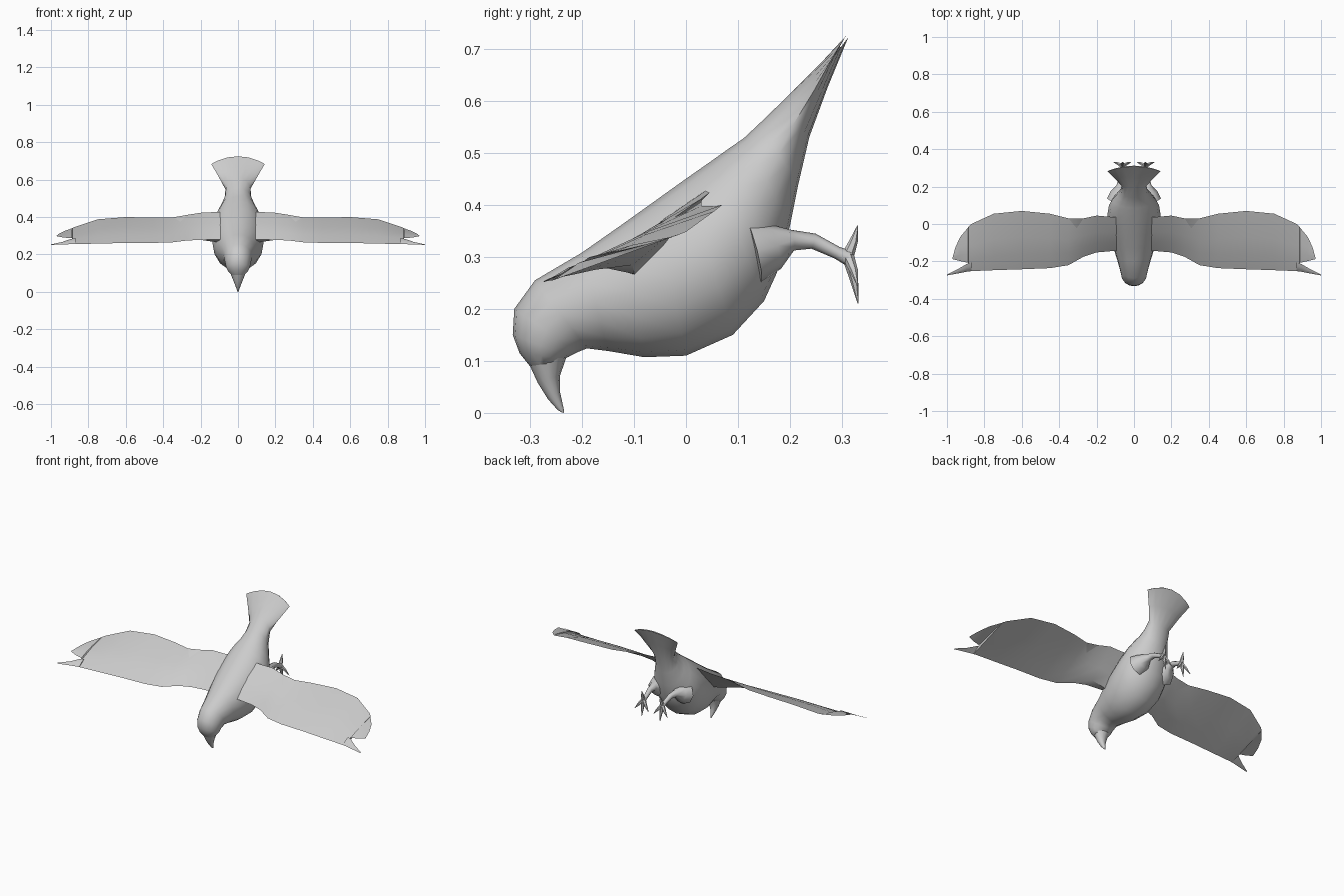
import bpy, bmesh, math
from mathutils import Vector


def loft(bm, rings):
    """Skin a list of equal-length point rings and cap both ends."""
    rows = [[bm.verts.new(p) for p in r] for r in rings]
    n = len(rows[0])
    for a, b in zip(rows, rows[1:]):
        for i in range(n):
            j = (i + 1) % n
            bm.faces.new((a[i], a[j], b[j], b[i]))
    bm.faces.new(rows[0][::-1])
    bm.faces.new(rows[-1])


def finish(name, bm, mirror=False, angle=50):
    bmesh.ops.recalc_face_normals(bm, faces=bm.faces[:])
    me = bpy.data.meshes.new(name)
    bm.to_mesh(me)
    bm.free()
    ob = bpy.data.objects.new(name, me)
    bpy.context.collection.objects.link(ob)
    if mirror:
        ob.modifiers.new("mirror", 'MIRROR').use_mirror_merge = False
    bpy.ops.object.select_all(action='DESELECT')
    ob.select_set(True)
    bpy.context.view_layer.objects.active = ob
    bpy.ops.object.shade_smooth_by_angle(angle=math.radians(angle))
    return ob


def oval(top, bot, hw, sag=(0, 0), n=16):
    """Cross-section between two profile points, its sides pulled by sag."""
    pts = []
    for i in range(n):
        a = 2 * math.pi * i / n
        c, s = math.cos(a), math.sin(a)
        y, z = [(t + b) / 2 + (t - b) / 2 * c + g * s * s
                for t, b, g in zip(top, bot, sag)]
        pts.append((hw * s, y, z))
    return pts


def tube(bm, path, n=8):
    """Tapered round limb along (x, y, z, radius) points."""
    pts = [Vector(p[:3]) for p in path]
    rings = []
    for i, p in enumerate(pts):
        d = (pts[min(i + 1, len(pts) - 1)] - pts[max(i - 1, 0)]).normalized()
        u = d.cross(Vector((1, 0, 0))).normalized()
        v = d.cross(u)
        rings.append([p + path[i][3] * (u * math.cos(2 * math.pi * k / n) +
                                        v * math.sin(2 * math.pi * k / n)) for k in range(n)])
    loft(bm, rings)


# body and head, running into the fanned tail
bm = bmesh.new()
loft(bm, [oval(*s) for s in [
    ((-.30, .09), (-.24, .098), .038),
    ((-.32, .115), (-.235, .104), .052),
    ((-.333, .15), (-.225, .108), .063),
    ((-.33, .20), (-.21, .116), .069),
    ((-.29, .255), (-.19, .124), .076),
    ((-.20, .308), (-.15, .119), .095),
    ((-.13, .357), (-.08, .107), .118),
    ((-.06, .407), (0, .11), .136),
    ((0, .45), (.09, .15), .143),
    ((.05, .485), (.15, .215), .134),
    ((.085, .51), (.175, .27), .116),
    ((.11, .527), (.20, .36), .092),
    ((.14, .555), (.216, .44), .072),
    ((.20, .613), (.237, .53), .067, (-.014, -.02)),
    ((.255, .668), (.272, .625), .105, (-.018, -.028)),
    ((.308, .725), (.312, .722), .143, (-.028, -.04)),
]])
finish("body_and_tail", bm)

# hooked beak
bm = bmesh.new()
loft(bm, [oval(*s, n=12) for s in [
    ((-.303, .097), (-.228, .112), (.042)),
    ((-.285, .058), (-.242, .072), .027),
    ((-.265, .026), (-.242, .04), .014),
    ((-.247, .006), (-.235, .008), .005),
    ((-.239, .001), (-.234, 0), .002)] for s in [(s[0], s[1], s[2], (0, 0))]])
finish("beak", bm)


# wings: x, leading edge y z, trailing edge y z, rise above, drop below
def blade(x, y0, z0, y1, z1, up, down):
    at = lambda t, h: (x, y0 + (y1 - y0) * t, z0 + (z1 - z0) * t + h)
    return [at(0, 0), at(.25, up * .8), at(.55, up), at(1, 0),
            at(.55, -down * .8), at(.25, -down)]


bm = bmesh.new()
loft(bm, [blade(*s) for s in [
    (.05, -.14, .28, .04, .43, .012, .06),
    (.12, -.145, .28, .038, .427, .010, .05),
    (.20, -.152, .278, .045, .423, .008, .03),
    (.27, -.175, .275, .03, .412, .008, .014),
    (.35, -.22, .265, .03, .398, .008, .006),
    (.45, -.236, .262, .055, .397, .010, .002),
    (.60, -.242, .262, .07, .40, .012, 0),
    (.75, -.247, .258, .055, .388, .012, 0),
    (.87, -.252, .256, .00, .348, .010, 0),
    (.885, -.253, .256, -.015, .342, .009, 0),
    (.888, -.207, .288, -.02, .340, .006, 0),
    (.93, -.198, .29, -.07, .325, .004, 0),
    (.955, -.192, .295, -.125, .312, .003, 0),
    (.97, -.188, .298, -.18, .300, .001, 0),
]])
# split-off leading feather at the tip
loft(bm, [blade(*s) for s in [
    (.87, -.252, .256, -.205, .287, .006, 0),
    (.895, -.255, .255, -.214, .283, .005, 0),
    (.94, -.264, .254, -.24, .267, .003, 0),
    (1.0, -.275, .251, -.27, .254, .001, 0),
]])
finish("wings", bm, mirror=True, angle=40)

# legs and clawed feet
bm = bmesh.new()
tube(bm, [(.085, .13, .31, .06), (.08, .17, .32, .045), (.073, .205, .332, .020),
          (.068, .245, .33, .015), (.063, .29, .308, .012), (.062, .312, .298, .015)])
for tip in [(.06, .330, .36), (.016, .330, .245), (.06, .331, .21), (.108, .330, .245)]:
    base = Vector((.062, .311, .302))
    tip = Vector(tip)
    mid = base.lerp(tip, .5) + Vector((0, .002, 0))
    tube(bm, [(*base, .012), (*mid, .008), (*tip, .001)], n=6)
finish("legs", bm, mirror=True)
